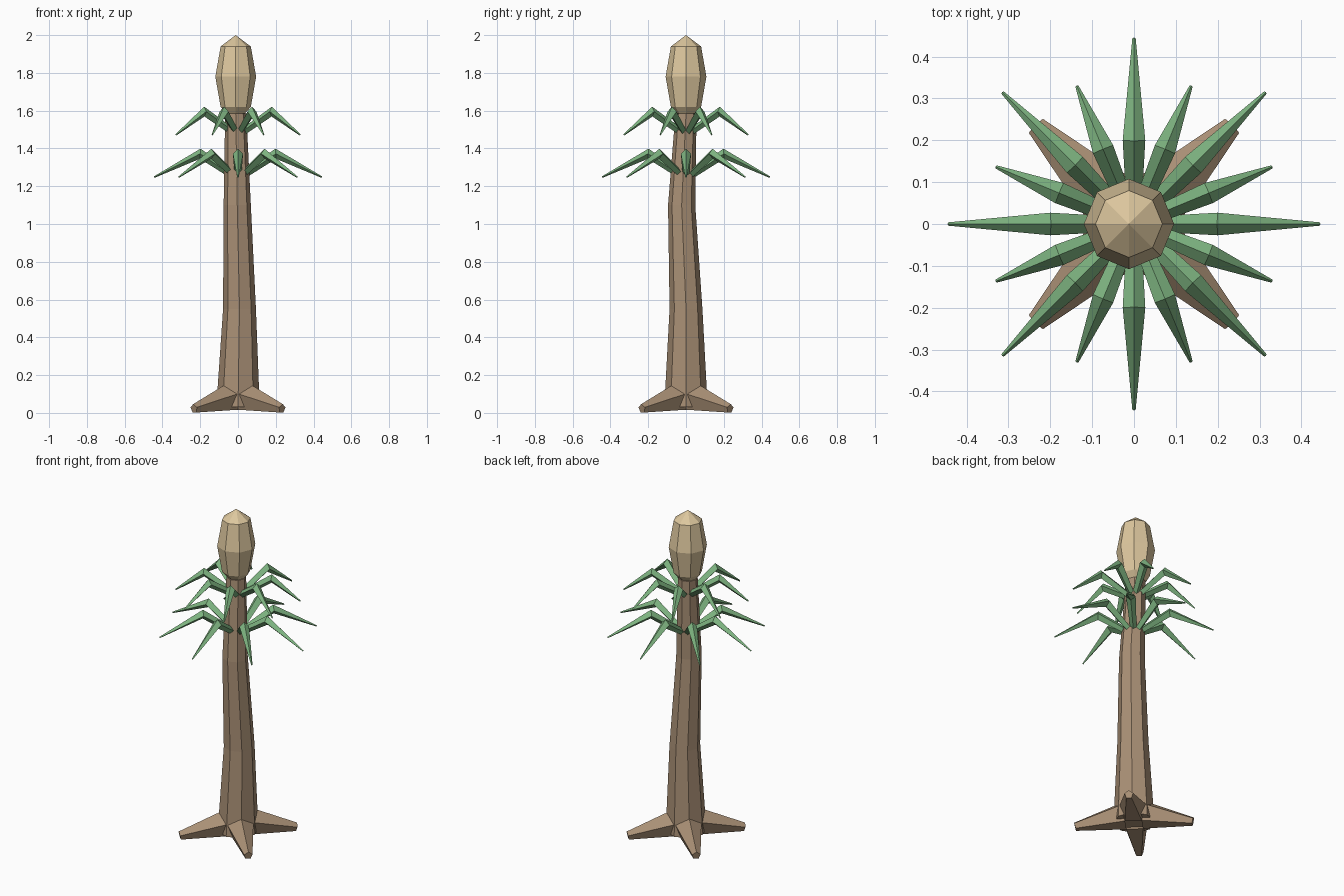
import bpy, bmesh, math
from mathutils import Vector

cube = bpy.data.objects.get("Cube")
if cube:
    bpy.data.objects.remove(cube)


def material(name, rgb):
    m = bpy.data.materials.new(name)
    m.use_nodes = True
    m.diffuse_color = (*rgb, 1)
    m.node_tree.nodes["Principled BSDF"].inputs["Base Color"].default_value = (*rgb, 1)
    return m


bark = material("brown bark", (0.40, 0.28, 0.18))
leaf = material("green leaf", (0.21, 0.46, 0.22))
bud = material("tan bud", (0.72, 0.57, 0.34))


def loft(name, rings, sides, mat, side_axis=None, turn=0.0):
    """Skin polygon rings (centre, radius); flat unless a sideways axis is given."""
    bm = bmesh.new()
    pts = [Vector(c) for c, r in rings]
    loops = []
    for i, (c, r) in enumerate(rings):
        if side_axis is None:
            u, v = Vector((1, 0, 0)), Vector((0, 1, 0))
        else:
            # ring lies square to the path, bisecting it at bends
            before = (pts[i] - pts[max(i - 1, 0)]).normalized()
            after = (pts[min(i + 1, len(pts) - 1)] - pts[i]).normalized()
            along = (before + after).normalized()
            v = side_axis
            u = along.cross(v)
            if u.z < 0:
                u = -u
        loop = []
        for k in range(sides):
            a = 2 * math.pi * k / sides + turn
            loop.append(bm.verts.new(pts[i] + (u * math.cos(a) + v * math.sin(a)) * r))
        loops.append(loop)
    for a, b in zip(loops, loops[1:]):
        for k in range(sides):
            n = (k + 1) % sides
            bm.faces.new((a[k], a[n], b[n], b[k]))
    bm.faces.new(loops[0])
    bm.faces.new(loops[-1])
    bmesh.ops.remove_doubles(bm, verts=bm.verts, dist=0.0005)
    bmesh.ops.recalc_face_normals(bm, faces=bm.faces)
    me = bpy.data.meshes.new(name)
    bm.to_mesh(me)
    bm.free()
    me.materials.append(mat)
    ob = bpy.data.objects.new(name, me)
    bpy.context.collection.objects.link(ob)
    return ob


def spoke(name, angle, path, sides, mat):
    """Tapered limb pointing outwards; path holds (distance, height, radius)."""
    out = Vector((math.cos(angle), math.sin(angle), 0))
    rings = [(out * d + Vector((0, 0, z)), r) for d, z, r in path]
    loft(name, rings, sides, mat, Vector((-out.y, out.x, 0)))


# Gently bent trunk
loft("trunk", [((0, 0, 0.03), 0.115), ((0.008, 0, 0.55), 0.087),
               ((-0.004, -0.023, 1.1), 0.072), ((-0.012, 0, 1.585), 0.056)], 8, bark)

# Closed bud on top
loft("bud", [((-0.012, 0, z), r) for z, r in
             [(1.58, 0.045), (1.62, 0.08), (1.78, 0.108), (1.94, 0.08), (2.0, 0.0001)]], 8, bud)

# Four splayed roots
for i in range(4):
    spoke(f"root_{i + 1}", math.pi / 4 + i * math.pi / 2,
          [(0.06, 0.08, 0.08), (0.33, 0.022, 0.025)], 5, bark)

# Two tiers of drooping leaves
for i in range(8):
    a = i * math.pi / 4
    spoke(f"lower_leaf_{i + 1}", a,
          [(0.04, 1.265, 0.018), (0.2, 1.372, 0.027), (0.444, 1.248, 0.004)], 4, leaf)
    spoke(f"upper_leaf_{i + 1}", a + math.pi / 8,
          [(0.025, 1.485, 0.018), (0.193, 1.595, 0.026), (0.356, 1.472, 0.004)], 4, leaf)
